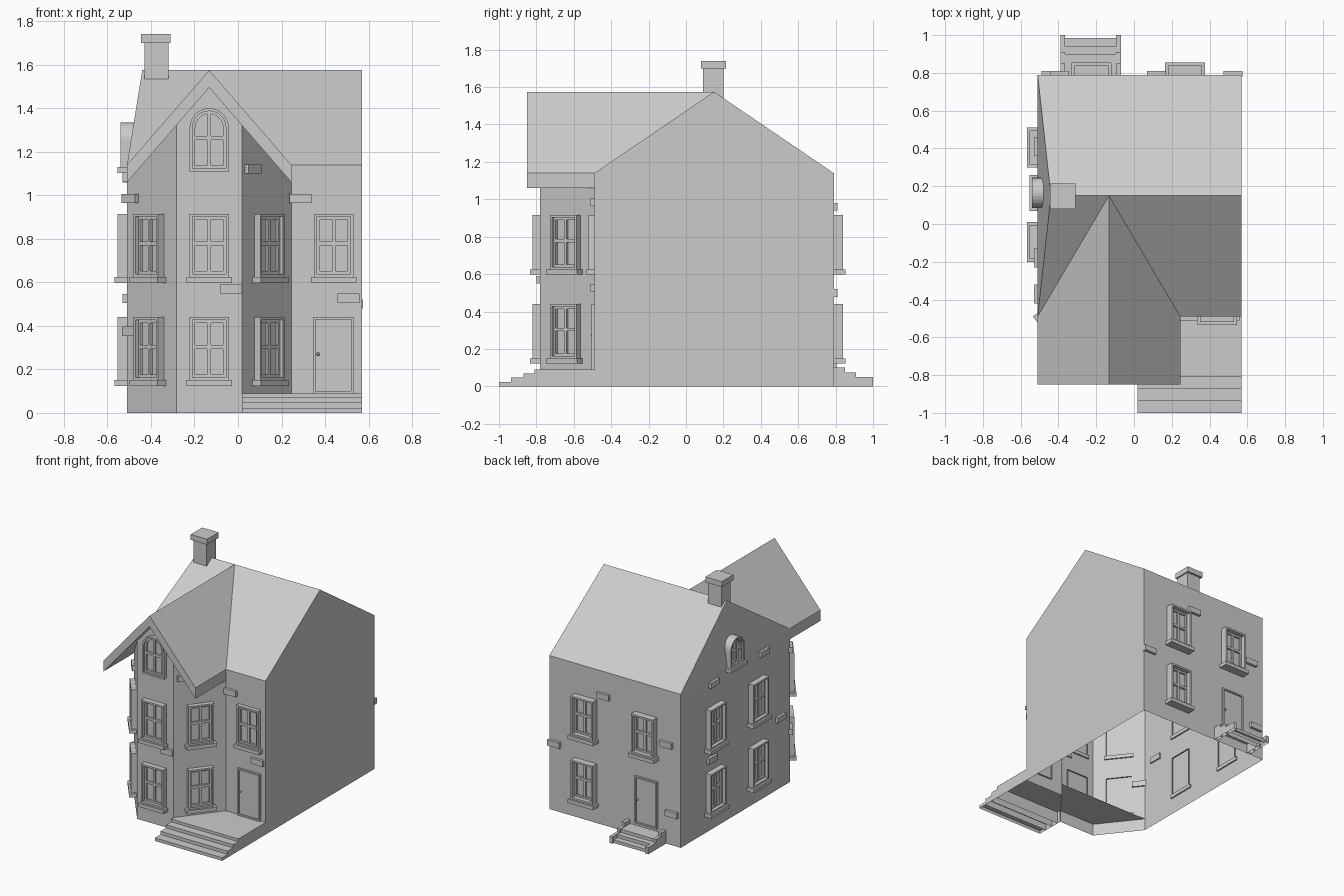
import bpy, bmesh, math
from mathutils import Matrix, Vector

if "Cube" in bpy.data.objects:
    bpy.data.objects.remove(bpy.data.objects["Cube"])

plaster = bpy.data.materials.new("plain_grey")
plaster.use_nodes = True
GREY = (0.6, 0.6, 0.6, 1)
plaster.diffuse_color = GREY
plaster.node_tree.nodes["Principled BSDF"].inputs["Base Color"].default_value = GREY

# Main dimensions
LEFT, RIGHT, FRONT, BACK = -0.51, 0.57, -0.49, 0.79
EAVE, RIDGE, RIDGE_Y = 1.14, 1.575, 0.15
BAY_X, BAY_HALF, BAY_FLAT, BAY_Y = -0.1325, 0.3775, 0.15, -0.78
BAY_R, OVERHANG, SLAB, FLOOR = 0.245, -0.85, 0.08, 0.09
CHAMFER = math.atan2(FRONT - BAY_Y, BAY_HALF - BAY_FLAT)
CHAMFER_OFF, CHAMFER_Y = (BAY_HALF + BAY_FLAT) / 2, (FRONT + BAY_Y) / 2


def finish(name, bm, matrix=None):
    bmesh.ops.remove_doubles(bm, verts=bm.verts, dist=0.0001)
    bmesh.ops.recalc_face_normals(bm, faces=bm.faces)
    mesh = bpy.data.meshes.new(name)
    bm.to_mesh(mesh)
    bm.free()
    mesh.materials.append(plaster)
    obj = bpy.data.objects.new(name, mesh)
    if matrix:
        obj.matrix_world = matrix
    bpy.context.collection.objects.link(obj)
    return obj


def sheets(name, polys):
    bm = bmesh.new()
    for poly in polys:
        bm.faces.new([bm.verts.new(p) for p in poly])
    return finish(name, bm)


def add_box(bm, x0, x1, y0, y1, z0, z1):
    size = Matrix.Diagonal((x1 - x0, y1 - y0, z1 - z0, 1))
    mid = Matrix.Translation(((x0 + x1) / 2, (y0 + y1) / 2, (z0 + z1) / 2))
    bmesh.ops.create_cube(bm, size=1, matrix=mid @ size)


def box(name, *bounds, matrix=None):
    bm = bmesh.new()
    add_box(bm, *bounds)
    return finish(name, bm, matrix)


# Wall frames: local x runs along the wall, local -y points outwards
def wall_at(x, y, angle):
    return Matrix.Translation((x, y, 0)) @ Matrix.Rotation(angle, 4, "Z")


WALLS = {
    "front": wall_at(0, FRONT, 0),
    "bay": wall_at(BAY_X, BAY_Y, 0),
    "bay_left": wall_at(BAY_X + CHAMFER_OFF, CHAMFER_Y, CHAMFER),
    "bay_right": wall_at(BAY_X - CHAMFER_OFF, CHAMFER_Y, -CHAMFER),
    "side": wall_at(LEFT, 0, -math.pi / 2),
    "back": wall_at(0, BACK, math.pi),
}


def outline(w, h, inset, arched):
    r = w / 2 - inset
    pts = [(-r, inset), (r, inset)]
    if arched:
        steps = 14
        pts += [(r * math.cos(math.pi * i / steps), h - w / 2 + r * math.sin(math.pi * i / steps))
                for i in range(steps + 1)]
    else:
        pts += [(r, h - inset), (-r, h - inset)]
    return pts


def framed_panel(bm, w, h, rings, arched=False):
    # Stepped frame: loops of (inset, depth) bridged together, closed by a panel
    loops = [[bm.verts.new((x, y, z)) for x, z in outline(w, h, inset, arched)]
             for inset, y in rings]
    for a, b in zip(loops, loops[1:]):
        for i in range(len(a)):
            j = (i + 1) % len(a)
            bm.faces.new((a[i], a[j], b[j], b[i]))
    bm.faces.new(loops[-1])


def window(wall, x, z, depth, w=0.18, h=0.29, arched=False, sill=True, back=0.01):
    bm = bmesh.new()
    framed_panel(bm, w, h, [(0, back), (0, -depth), (0.013, -depth), (0.013, -0.018),
                            (0.026, -0.018), (0.026, -0.004)], arched)
    mid = h * 0.53
    add_box(bm, -0.009, 0.009, -0.016, -0.002, 0.02, h - 0.02)
    add_box(bm, 0.02 - w / 2, w / 2 - 0.02, -0.019, -0.002, mid - 0.009, mid + 0.009)
    if sill:
        add_box(bm, -w / 2 - 0.015, w / 2 + 0.015, -depth - 0.014, back, -0.027, 0)
    finish(wall + "_window", bm, WALLS[wall] @ Matrix.Translation((x, 0, z)))


def door(wall, x, handle_x):
    bm = bmesh.new()
    framed_panel(bm, 0.185, 0.35, [(0, 0.01), (0, -0.014), (0.011, -0.014), (0.011, -0.004)])
    bmesh.ops.create_icosphere(bm, subdivisions=2, radius=0.008,
                               matrix=Matrix.Translation((handle_x, -0.01, 0.18)))
    finish(wall + "_door", bm, WALLS[wall] @ Matrix.Translation((x, 0, FLOOR)))


# House shell: open underneath
sheets("house_walls", [
    [(RIGHT, FRONT, 0), (RIGHT, BACK, 0), (RIGHT, BACK, EAVE), (RIGHT, RIDGE_Y, RIDGE), (RIGHT, FRONT, EAVE)],
    [(LEFT, FRONT, 0), (LEFT, BACK, 0), (LEFT, BACK, EAVE), (LEFT, FRONT, EAVE)],
    [(LEFT, BACK, 0), (RIGHT, BACK, 0), (RIGHT, BACK, EAVE), (LEFT, BACK, EAVE)],
    [(BAY_R, FRONT, 0), (RIGHT, FRONT, 0), (RIGHT, FRONT, EAVE), (BAY_R, FRONT, EAVE)],
])

# Main roof with its leaning left gable
peak = (-0.44, RIDGE_Y, RIDGE)
valley_top = (BAY_X, RIDGE_Y, RIDGE)
sheets("main_roof", [
    [(LEFT, BACK, EAVE), (RIGHT, BACK, EAVE), (RIGHT, RIDGE_Y, RIDGE), peak],
    [(LEFT, FRONT, EAVE), (LEFT, BACK, EAVE), peak],
    [(LEFT, FRONT, EAVE), valley_top, peak],
    [(BAY_R, FRONT, EAVE), (RIGHT, FRONT, EAVE), (RIGHT, RIDGE_Y, RIDGE), valley_top],
])

# Bay roof slab and bay walls, mirrored about the bay centre
roof, bay = [], []
for s in (-1, 1):
    def p(off, y, z):
        return (BAY_X + s * off, y, z)
    H, low, top = BAY_HALF, EAVE - SLAB, RIDGE - SLAB
    shoulder = top - (top - low) * BAY_FLAT / H
    roof += [
        [p(0, OVERHANG, RIDGE), p(H, OVERHANG, EAVE), p(H, FRONT, EAVE), p(0, RIDGE_Y, RIDGE)],
        [p(0, OVERHANG, top), p(H, OVERHANG, low), p(H, FRONT, low), p(0, FRONT, top)],
        [p(0, OVERHANG, RIDGE), p(H, OVERHANG, EAVE), p(H, OVERHANG, low), p(0, OVERHANG, top)],
        [p(H, OVERHANG, EAVE), p(H, FRONT, EAVE), p(H, FRONT, low), p(H, OVERHANG, low)],
    ]
    bay += [
        [p(0, BAY_Y, 0), p(BAY_FLAT, BAY_Y, 0), p(BAY_FLAT, BAY_Y, shoulder), p(0, BAY_Y, top)],
        [p(BAY_FLAT, BAY_Y, 0), p(H, FRONT, 0), p(H, FRONT, low), p(BAY_FLAT, BAY_Y, shoulder)],
    ]
sheets("bay_roof", roof)
bay_walls = sheets("bay_walls", bay)

# Floor under the bay and landing, with the landing's outer side
corner = BAY_X + BAY_FLAT
sheets("landing", [
    [(LEFT, FRONT, FLOOR), (BAY_X - BAY_FLAT, BAY_Y, FLOOR), (RIGHT, BAY_Y, FLOOR), (RIGHT, FRONT, FLOOR)],
    [(RIGHT, BAY_Y, 0), (RIGHT, FRONT, 0), (RIGHT, FRONT, FLOOR), (RIGHT, BAY_Y, FLOOR)],
])


def steps(name, x0, x1, levels):
    # Hollow stair: treads, risers and sides from (start y, end y, height)
    polys = []
    for y0, y1, z in levels:
        polys += [
            [(x0, y0, z), (x1, y0, z), (x1, y1, z), (x0, y1, z)],
            [(x0, y1, 0), (x1, y1, 0), (x1, y1, z), (x0, y1, z)],
        ]
        polys += [[(x, y0, 0), (x, y1, 0), (x, y1, z), (x, y0, z)] for x in (x0, x1)]
    sheets(name, polys)


steps("front_steps", corner, RIGHT,
      [(BAY_Y, -0.81, FLOOR), (-0.81, -0.87, 0.07), (-0.87, -0.935, 0.047), (-0.935, -1, 0.023)])
steps("back_steps", -0.365, -0.095, [(BACK, 0.9, 0.07), (0.9, 0.94, 0.047), (0.94, 0.985, 0.023)])
for x in (-0.39, -0.095):
    steps("back_step_cheek", x, x + 0.025, [(BACK, 0.85, 0.1), (0.85, 0.91, 0.075), (0.91, 1, 0.05)])

# Chimney
box("chimney_stack", -0.43, -0.32, 0.09, 0.2, 1.5, 1.7)
box("chimney_cap", -0.445, -0.31, 0.08, 0.215, 1.7, 1.74)

# Windows and doors
LOW, HIGH = 0.15, 0.625
for z in (LOW, HIGH):
    window("bay", 0, z, 0.04)
    window("bay_left", 0, z, 0.035)
    window("bay_right", 0, z, 0.035)
    for y in (-0.095, 0.405):
        window("side", -y, z, 0.043)
    window("back", -0.27, z, 0.05)
window("front", 0.44, HIGH, 0.03)
window("back", 0.225, HIGH, 0.05)
window("bay", 0, 1.11, 0.03, arched=True, sill=False)
window("side", -0.165, 1.13, 0.03, w=0.16, h=0.205, arched=True, back=0.04)
door("front", 0.438, -0.07)
door("back", 0.23, -0.07)

# Raised accent bricks
BRICKS = {
    "front": [(0.508, 0.527), (0.287, 0.985)],
    "bay": [(0.1, 0.57)],
    "bay_left": [(-0.11, 1.12)],
    "bay_right": [(-0.15, 0.985), (-0.145, 0.375)],
    "side": [(-0.41, 1.08), (0.18, 1.085), (-0.43, 0.525), (0.37, 0.525)],
    "back": [(-0.12, 0.96), (0.395, 0.74), (-0.525, 0.5), (0.44, 0.235)],
}
for wall, spots in BRICKS.items():
    for x, z in spots:
        box(wall + "_brick", x - 0.05, x + 0.05, -0.02, 0.01, z - 0.021, z + 0.021, matrix=WALLS[wall])
